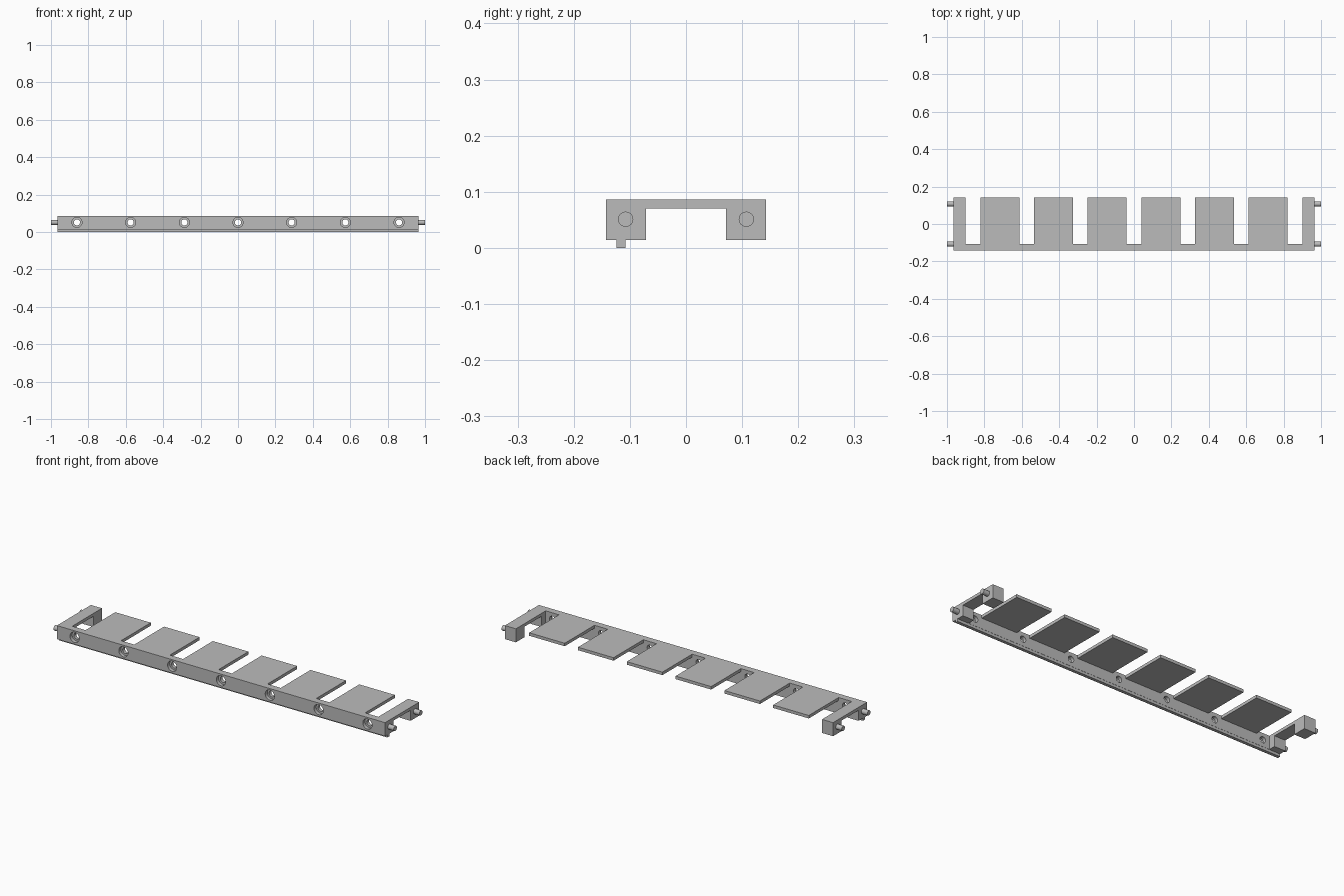
import bpy, math

if "Cube" in bpy.data.objects:
    bpy.data.objects.remove(bpy.data.objects["Cube"])

grey = bpy.data.materials.new("plain_grey")
grey.diffuse_color = (0.5, 0.5, 0.5, 1)
grey.use_nodes = True
grey.node_tree.nodes["Principled BSDF"].inputs["Base Color"].default_value = grey.diffuse_color

PITCH = 0.287          # spacing of slots and screw holes
X_BODY, Y_BODY = 0.965, 0.143
HOLE_Z = 0.051


def box(name, x0, x1, y0, y1, z0, z1):
    bpy.ops.mesh.primitive_cube_add(size=1, location=((x0 + x1) / 2, (y0 + y1) / 2, (z0 + z1) / 2))
    ob = bpy.context.object
    ob.name = name
    ob.scale = (x1 - x0, y1 - y0, z1 - z0)
    bpy.ops.object.transform_apply(location=True, rotation=True, scale=True)
    ob.data.materials.append(grey)
    return ob


def rod(name, radius, length, loc, rot):
    bpy.ops.mesh.primitive_cylinder_add(vertices=32, radius=radius, depth=length, location=loc, rotation=rot)
    ob = bpy.context.object
    ob.name = name
    bpy.ops.object.transform_apply(location=True, rotation=True, scale=True)
    ob.data.materials.append(grey)
    return ob


def cut(target, cutter):
    mod = target.modifiers.new("cut", 'BOOLEAN')
    mod.operation, mod.solver, mod.object = 'DIFFERENCE', 'EXACT', cutter
    bpy.context.view_layer.objects.active = target
    bpy.ops.object.modifier_apply(modifier=mod.name)
    bpy.data.objects.remove(cutter)


def smooth(ob):
    bpy.ops.object.select_all(action='DESELECT')
    ob.select_set(True)
    bpy.context.view_layer.objects.active = ob
    bpy.ops.object.shade_smooth_by_angle(angle=math.radians(30))


# Comb body: solid block hollowed from below
body = box("comb_body", -X_BODY, X_BODY, -Y_BODY, Y_BODY, 0.014, 0.086)
# pocket leaving the front rail, thin top and end brackets
cut(body, box("pocket", -0.9, 0.9, -0.107, 0.2, -0.05, 0.07))
# channel between the feet of the end brackets
for s in (-1, 1):
    cut(body, box("channel", min(s * 0.88, s * 1.1), max(s * 0.88, s * 1.1), -0.071, 0.071, -0.05, 0.07))

# Slots between the tabs, and counterbored screw holes through the rail
for i in range(-3, 4):
    x = i * PITCH
    cut(body, box("slot", x - 0.039, x + 0.039, -0.107, 0.2, 0.04, 0.15))
    cut(body, rod("screw_hole", 0.0165, 0.1, (x, -0.125, HOLE_Z), (math.pi / 2, 0, 0)))
    cut(body, rod("counterbore", 0.027, 0.036, (x, -0.143, HOLE_Z), (math.pi / 2, 0, 0)))
smooth(body)

# Locating lip under the rail
box("bottom_lip", -X_BODY, X_BODY, -0.124, -0.108, 0, 0.0145)

# Pivot pins on both ends
for sx in (-1, 1):
    for sy in (-1, 1):
        smooth(rod("end_pin", 0.0135, 0.045, (sx * 0.9775, sy * 0.1075, HOLE_Z), (0, math.pi / 2, 0)))
